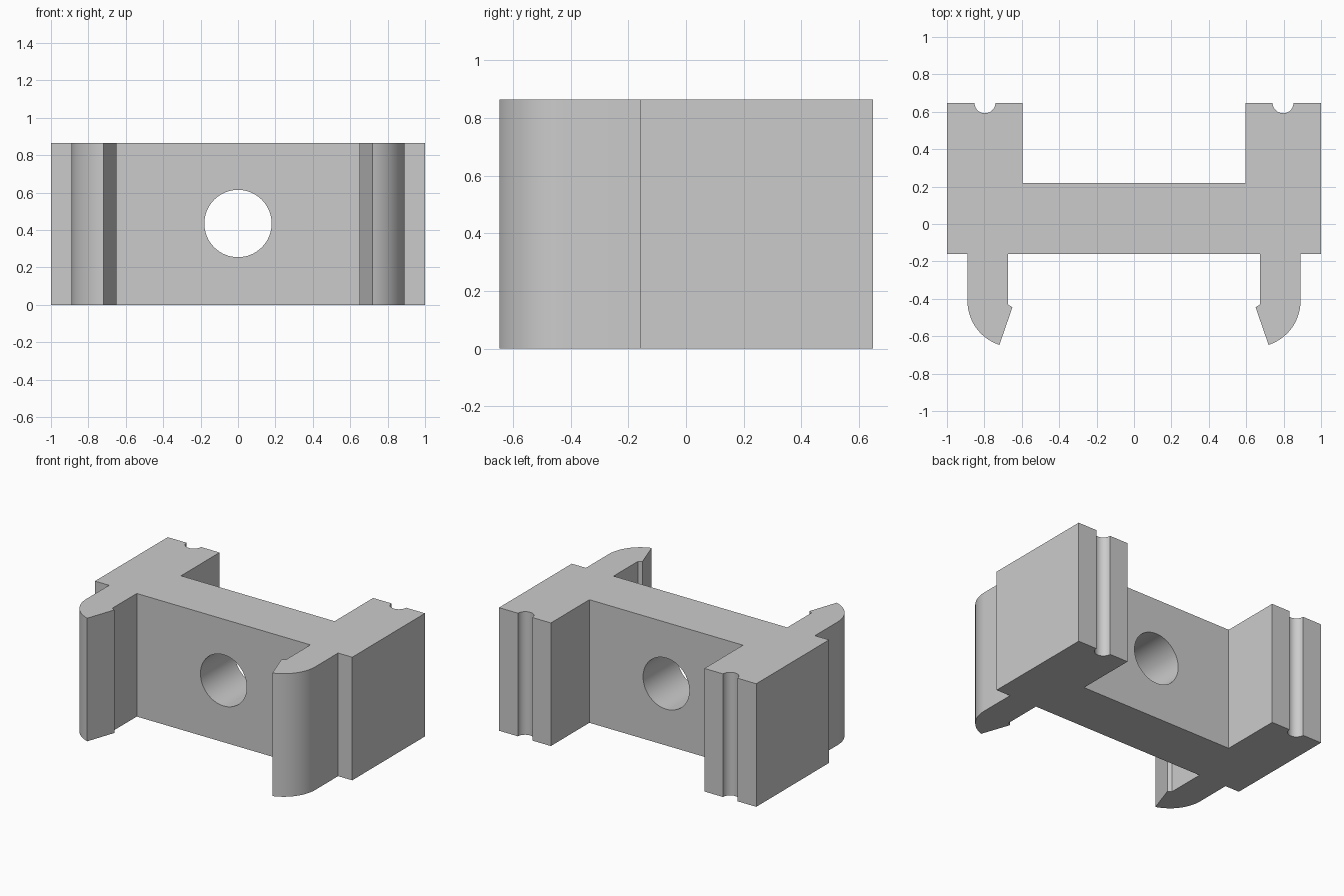
import bpy, bmesh
from math import cos, sin, radians, pi

cube = bpy.data.objects.get("Cube")
if cube:
    bpy.data.objects.remove(cube, do_unlink=True)

HEIGHT = 0.865
BACK = 0.648


def arc(cx, cy, r, start, end, steps):
    angles = [radians(start + (end - start) * i / steps) for i in range(steps + 1)]
    return [(cx + r * cos(a), cy + r * sin(a)) for a in angles]


grey = bpy.data.materials.new("plain grey")
grey.use_nodes = True
colour = (0.6, 0.6, 0.6, 1)
grey.diffuse_color = colour
grey.node_tree.nodes["Principled BSDF"].inputs["Base Color"].default_value = colour

# Left half of the plan outline, from the front centre round to the back centre
half = [(0.675, -0.16), (0.675, -0.43), (0.65, -0.445)]          # inner side of hook
half += arc(0.643, -0.411, 0.2474, -72, 0, 20)                   # rounded hook nose
half += [(0.89, -0.16), (1, -0.16), (1, BACK)]                   # shoulder and side
half += arc(0.797, BACK, 0.056, 0, -180, 20)                     # back groove
half += [(0.597, BACK), (0.597, 0.22)]                           # back leg inner side
outline = half + [(-x, y) for x, y in reversed(half)]

# Clip body, extruded upwards
bm = bmesh.new()
base = bm.faces.new([bm.verts.new((x, y, 0)) for x, y in outline])
top = bmesh.ops.extrude_face_region(bm, geom=[base])["geom"]
bmesh.ops.translate(bm, vec=(0, 0, HEIGHT),
                    verts=[v for v in top if isinstance(v, bmesh.types.BMVert)])
bmesh.ops.recalc_face_normals(bm, faces=bm.faces)
mesh = bpy.data.meshes.new("clip_body")
bm.to_mesh(mesh)
bm.free()
body = bpy.data.objects.new("clip_body", mesh)
bpy.context.collection.objects.link(body)
mesh.materials.append(grey)

# Round hole through the bridge
bpy.ops.mesh.primitive_cylinder_add(vertices=64, radius=0.18, depth=0.8,
                                    location=(0, 0.03, 0.435), rotation=(pi / 2, 0, 0))
cutter = bpy.context.object
cutter.name = "hole_cutter"
cutter.data.materials.append(grey)
hole = body.modifiers.new("bridge_hole", "BOOLEAN")
hole.object = cutter
hole.operation = "DIFFERENCE"
hole.solver = "EXACT"

# Apply the hole, then smooth the curved walls
bpy.ops.object.select_all(action="DESELECT")
body.select_set(True)
bpy.context.view_layer.objects.active = body
bpy.ops.object.modifier_apply(modifier=hole.name)
bpy.data.objects.remove(cutter, do_unlink=True)
bpy.ops.object.shade_smooth_by_angle(angle=radians(25))
